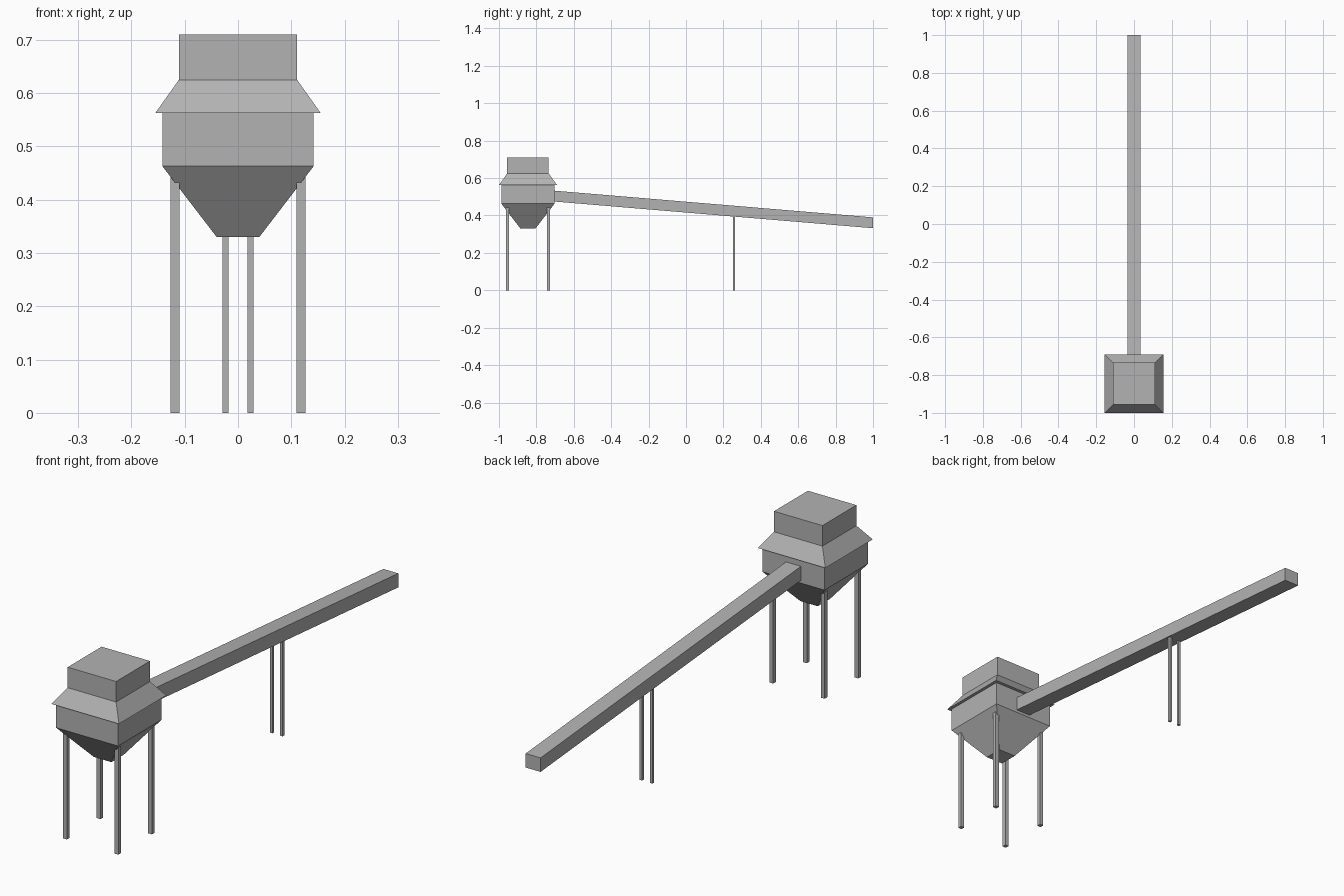
import bpy
import bmesh

cube = bpy.data.objects.get("Cube")
if cube:
    bpy.data.objects.remove(cube, do_unlink=True)

grey = bpy.data.materials.new("plain_grey")
grey.use_nodes = True
colour = (0.45, 0.45, 0.45, 1)
grey.diffuse_color = colour
grey.node_tree.nodes["Principled BSDF"].inputs["Base Color"].default_value = colour

TOWER_Y = -0.845


def loft(name, rings):
    """Closed solid through a list of four-cornered rings."""
    bm = bmesh.new()
    loops = [[bm.verts.new(p) for p in ring] for ring in rings]
    bm.faces.new(loops[0])
    bm.faces.new(loops[-1])
    for a, b in zip(loops, loops[1:]):
        for i in range(4):
            j = (i + 1) % 4
            bm.faces.new((a[i], a[j], b[j], b[i]))
    bmesh.ops.recalc_face_normals(bm, faces=bm.faces)
    mesh = bpy.data.meshes.new(name)
    bm.to_mesh(mesh)
    bm.free()
    mesh.materials.append(grey)
    obj = bpy.data.objects.new(name, mesh)
    bpy.context.collection.objects.link(obj)
    return obj


def square(x, y, z, half):
    return [(x - half, y - half, z), (x + half, y - half, z),
            (x + half, y + half, z), (x - half, y + half, z)]


def stack(name, x, y, levels):
    """Square sections given as (height, half width)."""
    return loft(name, [square(x, y, z, h) for z, h in levels])


# Tower: funnel with bin, then flared roof with the upper housing
stack("hopper_bin", 0, TOWER_Y, [(0.33, 0.04), (0.463, 0.142), (0.563, 0.142)])
stack("roof_housing", 0, TOWER_Y, [(0.563, 0.155), (0.625, 0.111), (0.71, 0.111)])

# Tower legs, running up into the funnel
for side, sx in (("right", -1), ("left", 1)):
    for end, sy in (("front", -1), ("back", 1)):
        stack(f"{end}_{side}_leg", sx * 0.118, TOWER_Y + sy * 0.11,
              [(0, 0.0085), (0.45, 0.0085)])


# Sloping conveyor with upright ends
def conveyor_end(y, low, high, half=0.034):
    return [(-half, y, low), (half, y, low), (half, y, high), (-half, y, high)]


loft("conveyor", [conveyor_end(-0.72, 0.476, 0.534), conveyor_end(1.0, 0.332, 0.39)])

# Conveyor support posts
for side, sx in (("right", -1), ("left", 1)):
    stack(f"conveyor_{side}_post", sx * 0.0235, 0.256, [(0, 0.0055), (0.4, 0.0055)])
